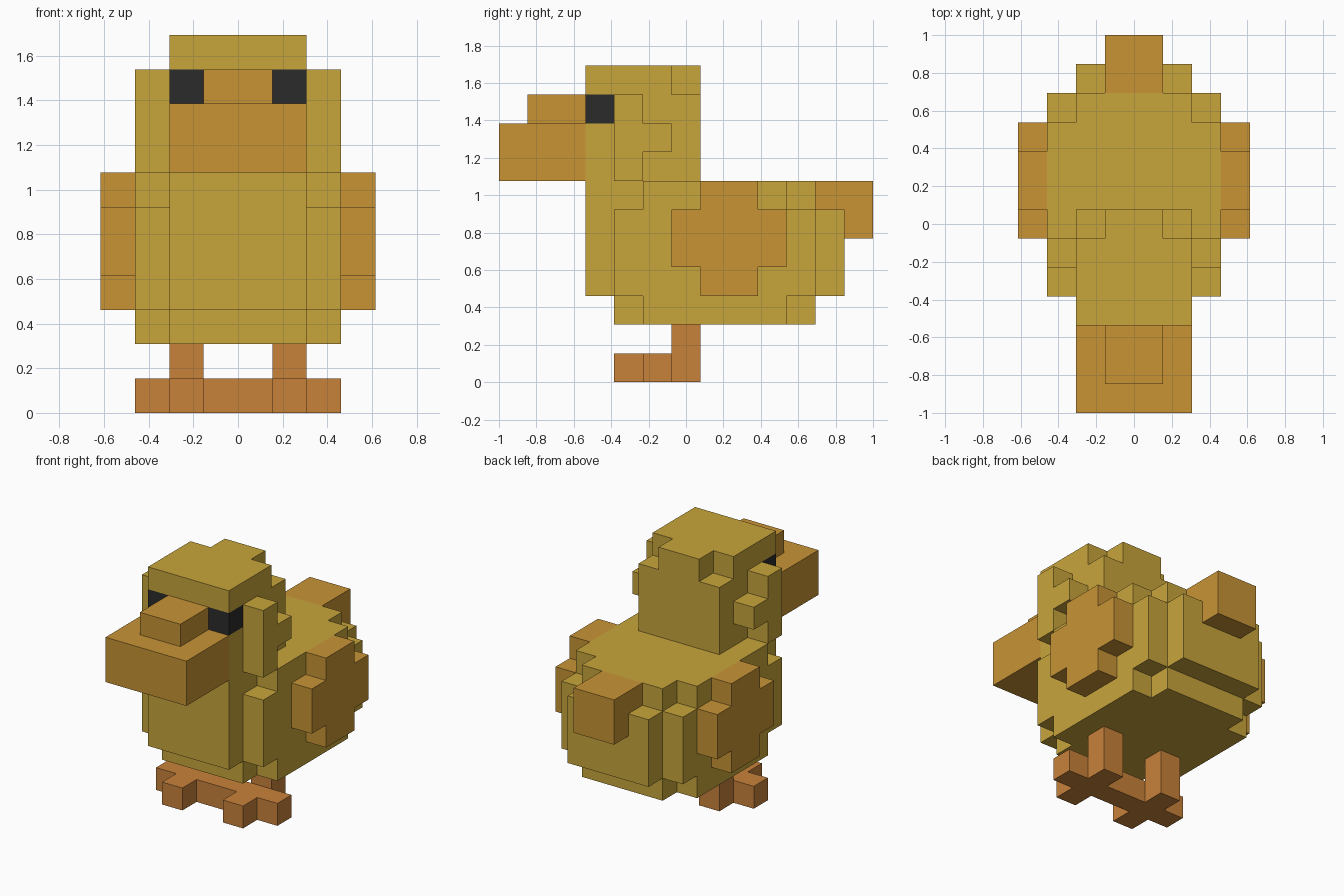
import bpy
import bmesh
from mathutils import Vector

UNIT = 2 / 13                      # edge length of one cube
ORIGIN = Vector((0, -1, 0))        # grid corner: x is centred, y starts at the front

old = bpy.data.objects.get("Cube")
if old:
    bpy.data.objects.remove(old)


def linear(c):
    c /= 255
    return c / 12.92 if c <= 0.04045 else ((c + 0.055) / 1.055) ** 2.4


def material(name, *rgb):
    mat = bpy.data.materials.new(name)
    mat.use_nodes = True
    colour = (*map(linear, rgb), 1)
    mat.diffuse_color = colour
    mat.node_tree.nodes["Principled BSDF"].inputs["Base Color"].default_value = colour
    return mat


yellow = material("feather yellow", 200, 165, 59)
amber = material("beak and wing amber", 200, 148, 53)
rust = material("foot orange", 200, 130, 58)
black = material("eye black", 43, 43, 43)


def box(x, y, z):
    """Grid cells of a block; each argument is a (start, end) range in cubes."""
    return {(i, j, k) for i in range(*x) for j in range(*y) for k in range(*z)}


def wide(half, y, z):
    """A block centred on x = 0."""
    return box((-half, half), y, z)


def mirrored(cells):
    return {(-1 - i, j, k) for i, j, k in cells}


parts = {}


def add_pair(name, cells, mat):
    parts["left_" + name] = (cells, mat)
    parts["right_" + name] = (mirrored(cells), mat)


# Eyes: one cube at each front corner of the head
eye = box((1, 2), (3, 4), (9, 10))
add_pair("eye", eye, black)

# Head with a stepped crown and a cheek tuft on each side
cheek = box((2, 3), (4, 5), (7, 10)) | box((2, 3), (5, 6), (8, 9))
head = wide(2, (3, 7), (7, 10)) | wide(2, (3, 6), (10, 11)) | wide(1, (6, 7), (10, 11))
head -= eye | mirrored(eye)
parts["head"] = (head | cheek | mirrored(cheek), yellow)

# Beak: broad bill with a ridge on top
parts["beak"] = (wide(2, (0, 3), (7, 9)) | wide(1, (1, 3), (9, 10)), amber)

# Body: stepped belly, full middle and narrower back
belly = wide(2, (4, 11), (2, 3)) | wide(3, (5, 10), (2, 3))
middle = wide(2, (3, 12), (3, 6)) | wide(3, (4, 11), (3, 6))
back = wide(2, (3, 11), (6, 7)) | wide(3, (5, 10), (6, 7))
parts["body"] = (belly | middle | back, yellow)

# Tail
parts["tail"] = (wide(1, (12, 13), (5, 7)) | wide(1, (11, 12), (6, 7)), amber)

# Wings: rounded plates on the flanks
add_pair("wing", box((3, 4), (6, 10), (4, 6)) | box((3, 4), (7, 9), (3, 7)), amber)

# Legs and cross-shaped feet
add_pair("leg", box((1, 2), (6, 7), (1, 2)), rust)
add_pair("foot", box((0, 3), (5, 6), (0, 1)) | box((1, 2), (4, 7), (0, 1)), rust)

solid = set().union(*(cells for cells, _ in parts.values()))
directions = [Vector(d) * s for d in ((1, 0, 0), (0, 1, 0), (0, 0, 1)) for s in (1, -1)]


def build(name, cells, mat):
    """Skin the outside of a part and merge its flat faces."""
    bm = bmesh.new()
    for cell in sorted(cells):
        centre = Vector(cell) + Vector((0.5, 0.5, 0.5))
        for d in directions:
            if tuple(int(c) for c in Vector(cell) + d) in solid:
                continue
            a = d.yzx
            b = d.cross(a)
            corners = (a + b, b - a, -a - b, a - b)
            bm.faces.new([bm.verts.new((centre + (d + c) / 2) * UNIT + ORIGIN)
                          for c in corners])
    bmesh.ops.remove_doubles(bm, verts=bm.verts, dist=0.001)
    bmesh.ops.dissolve_limit(bm, angle_limit=0.01, verts=bm.verts, edges=bm.edges)
    mesh = bpy.data.meshes.new(name)
    bm.to_mesh(mesh)
    bm.free()
    mesh.materials.append(mat)
    bpy.context.collection.objects.link(bpy.data.objects.new(name, mesh))


for part_name, (part_cells, part_mat) in parts.items():
    build(part_name, part_cells, part_mat)
